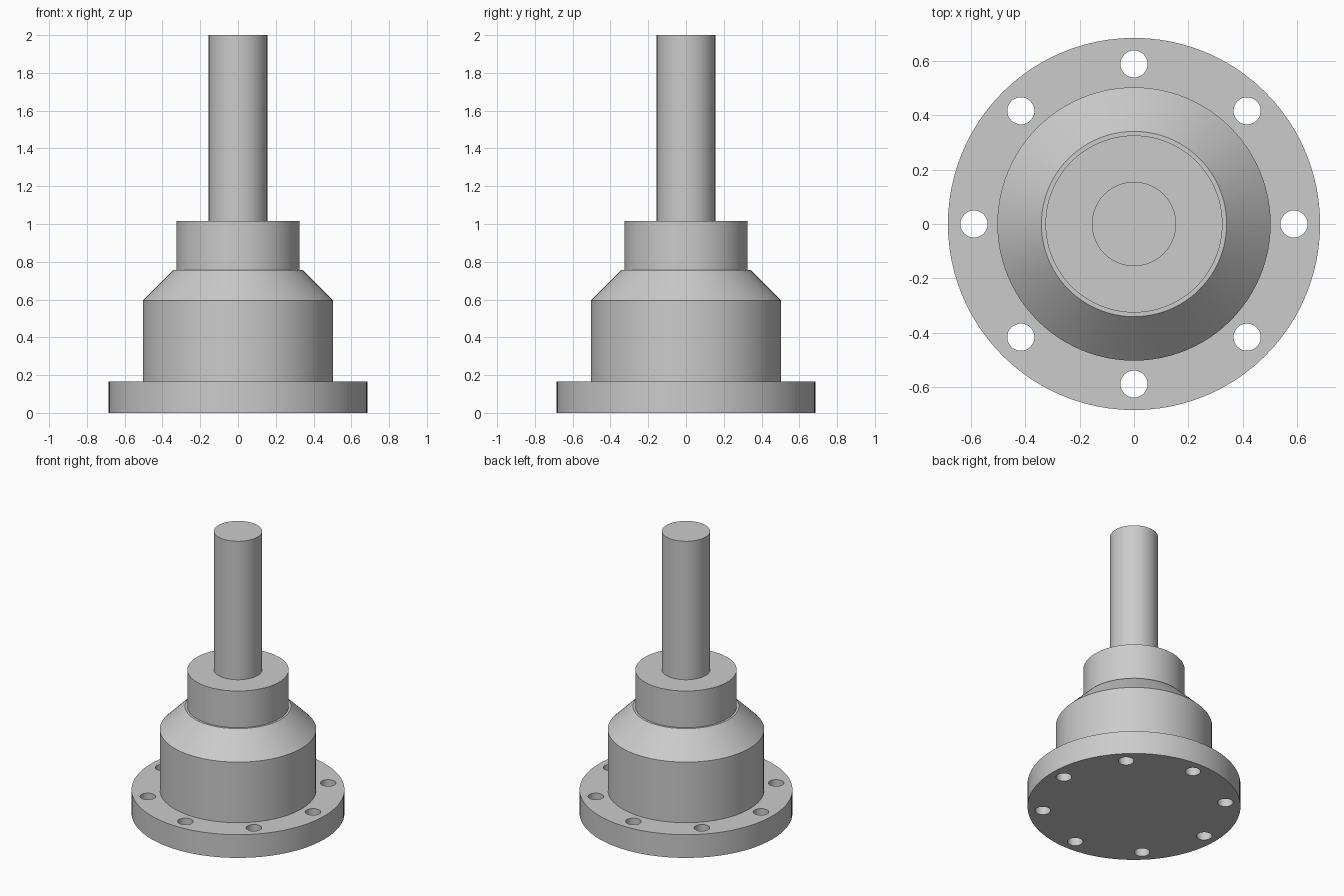
import bpy, bmesh, math

if "Cube" in bpy.data.objects:
    bpy.data.objects.remove(bpy.data.objects["Cube"])

SEGMENTS = 96

grey = bpy.data.materials.new("grey")
grey.diffuse_color = (0.6, 0.6, 0.6, 1)
grey.use_nodes = True
grey.node_tree.nodes["Principled BSDF"].inputs["Base Color"].default_value = grey.diffuse_color


def turned(name, profile):
    """Solid of revolution about z from (radius, height) points, capped at both ends."""
    bm = bmesh.new()
    rings = []
    for r, z in profile:
        rings.append([bm.verts.new((r * math.cos(a), r * math.sin(a), z))
                      for a in (2 * math.pi * i / SEGMENTS for i in range(SEGMENTS))])
    for low, high in zip(rings, rings[1:]):
        for i in range(SEGMENTS):
            j = (i + 1) % SEGMENTS
            bm.faces.new((low[i], low[j], high[j], high[i]))
    bm.faces.new(rings[0][::-1])
    bm.faces.new(rings[-1])
    return finish(name, bm)


def finish(name, bm):
    mesh = bpy.data.meshes.new(name)
    bm.to_mesh(mesh)
    bm.free()
    mesh.materials.append(grey)
    obj = bpy.data.objects.new(name, mesh)
    bpy.context.collection.objects.link(obj)
    return obj


def smooth(obj):
    bpy.ops.object.select_all(action='DESELECT')
    obj.select_set(True)
    bpy.context.view_layer.objects.active = obj
    bpy.ops.object.shade_smooth_by_angle(angle=math.radians(30))


# Base flange
flange = turned("flange", [(0.685, 0), (0.685, 0.165)])

# Ring of eight bolt holes cut through the flange
bm = bmesh.new()
for i in range(8):
    a = math.pi / 4 * i
    pin = bmesh.ops.create_cone(bm, cap_ends=True, segments=32, radius1=0.05, radius2=0.05, depth=0.5)
    bmesh.ops.translate(bm, verts=pin["verts"], vec=(0.589 * math.cos(a), 0.589 * math.sin(a), 0.08))
cutter = finish("bolt_hole_cutter", bm)
cutter.hide_render = True
cutter.hide_set(True)

cut = flange.modifiers.new("bolt_holes", 'BOOLEAN')
cut.operation = 'DIFFERENCE'
cut.solver = 'EXACT'
cut.object = cutter
bpy.context.view_layer.objects.active = flange
bpy.ops.object.modifier_apply(modifier=cut.name)
bpy.data.objects.remove(cutter)

# Housing with sloped shoulder, collar and shaft
housing = turned("housing", [(0.503, 0.165), (0.503, 0.595), (0.341, 0.757)])
collar = turned("collar", [(0.326, 0.757), (0.326, 1.017)])
shaft = turned("shaft", [(0.155, 1.017), (0.155, 2.0)])

for part in (flange, housing, collar, shaft):
    smooth(part)
